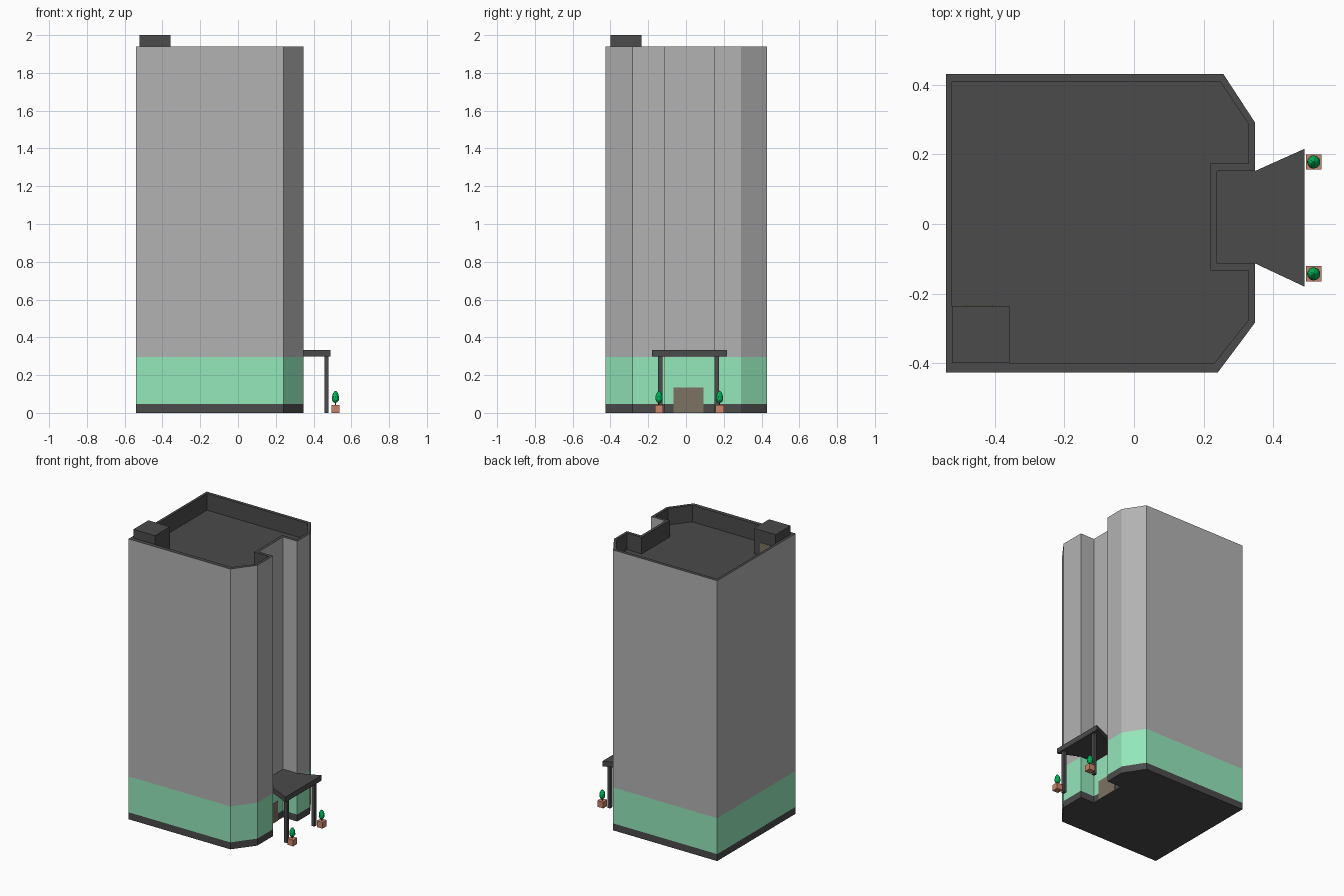
import bpy, bmesh
from mathutils import Matrix

if "Cube" in bpy.data.objects:
    bpy.data.objects.remove(bpy.data.objects["Cube"])


def material(name, rgb):
    m = bpy.data.materials.new(name)
    m.diffuse_color = (*rgb, 1)
    m.use_nodes = True
    m.node_tree.nodes["Principled BSDF"].inputs["Base Color"].default_value = m.diffuse_color
    return m


DARK = material("dark_trim", (0.07, 0.07, 0.07))
GREEN = material("green_glass", (0.30, 0.80, 0.50))
WALL = material("grey_wall", (0.45, 0.45, 0.45))
TAN = material("door_tan", (0.20, 0.17, 0.12))
CLAY = material("terracotta", (0.60, 0.24, 0.15))
LEAF = material("leaf_green", (0.0, 0.45, 0.10))
BARK = material("bark", (0.15, 0.08, 0.04))


def finish(name, bm, mat):
    bmesh.ops.recalc_face_normals(bm, faces=bm.faces)
    me = bpy.data.meshes.new(name)
    bm.to_mesh(me)
    bm.free()
    me.materials.append(mat)
    ob = bpy.data.objects.new(name, me)
    bpy.context.collection.objects.link(ob)
    return ob


def loft(name, rings, mat, bottom=False, top=False):
    """Skin between (outline, z) rings, optionally capped."""
    bm = bmesh.new()
    loops = [[bm.verts.new((x, y, z)) for x, y in pts] for pts, z in rings]
    for a, b in zip(loops, loops[1:]):
        for i in range(len(a)):
            j = (i + 1) % len(a)
            bm.faces.new((a[i], a[j], b[j], b[i]))
    if bottom:
        bm.faces.new(loops[0][::-1])
    if top:
        bm.faces.new(loops[-1])
    return finish(name, bm, mat)


def box(name, x0, x1, y0, y1, z0, z1, mat):
    pts = [(x0, y0), (x1, y0), (x1, y1), (x0, y1)]
    return loft(name, [(pts, z0), (pts, z1)], mat, True, True)


# tower footprint with two cut corners and an entrance recess
outer = [(-0.54, -0.427), (0.24, -0.427), (0.347, -0.284), (0.347, -0.113),
         (0.238, -0.113), (0.238, 0.152), (0.347, 0.152), (0.347, 0.292),
         (0.257, 0.43), (-0.54, 0.43)]
# inner edge of the parapet
inner = [(-0.522, -0.399), (0.231, -0.399), (0.329, -0.275), (0.329, -0.134),
         (0.218, -0.134), (0.218, 0.173), (0.329, 0.173), (0.329, 0.286),
         (0.249, 0.407), (-0.522, 0.407)]

ROOF, TOP = 1.825, 1.94
loft("base_plinth", [(outer, 0), (outer, 0.048)], DARK, bottom=True)
loft("glass_storey", [(outer, 0.048), (outer, 0.297)], GREEN)
loft("tower_walls", [(outer, 0.297), (outer, TOP)], WALL)
roof = loft("parapet_and_roof", [(outer, TOP), (inner, TOP), (inner, ROOF)], DARK, top=True)
# the open roof shell must face up and inward
if min(f.normal.z for f in roof.data.polygons) < -0.5:
    roof.data.flip_normals()

# rooftop stair house and its door
box("stair_house", -0.522, -0.357, -0.399, -0.235, ROOF, 2.0, DARK)
box("stair_house_door", -0.485, -0.405, -0.236, -0.232, ROOF, ROOF + 0.09, TAN)

# entrance canopy and door
canopy = [(0.238, -0.113), (0.347, -0.113), (0.49, -0.18), (0.49, 0.216),
          (0.347, 0.152), (0.238, 0.152)]
loft("entrance_canopy", [(canopy, 0.298), (canopy, 0.334)], DARK, True, True)
box("entrance_door", 0.236, 0.241, -0.066, 0.093, 0, 0.135, TAN)

# posts, planters and small trees on either side of the entrance
for side, post_y, tree_y in (("left", -0.137, -0.143), ("right", 0.164, 0.178)):
    box(f"canopy_post_{side}", 0.458, 0.479, post_y - 0.012, post_y + 0.012, 0, 0.3, DARK)
    cx, h = 0.516, 0.022
    box(f"planter_{side}", cx - h, cx + h, tree_y - h, tree_y + h, 0, 0.043, CLAY)
    box(f"trunk_{side}", cx - 0.003, cx + 0.003, tree_y - 0.003, tree_y + 0.003,
        0.04, 0.07, BARK)
    bm = bmesh.new()
    bmesh.ops.create_icosphere(bm, subdivisions=2, radius=1)
    for v in bm.verts:  # taper towards both tips
        k = 1 - 0.25 * v.co.z
        v.co.x *= k
        v.co.y *= k
    bm.transform(Matrix.Translation((cx, tree_y, 0.085)) @ Matrix.Diagonal((0.019, 0.019, 0.033, 1)))
    finish(f"tree_crown_{side}", bm, LEAF)
